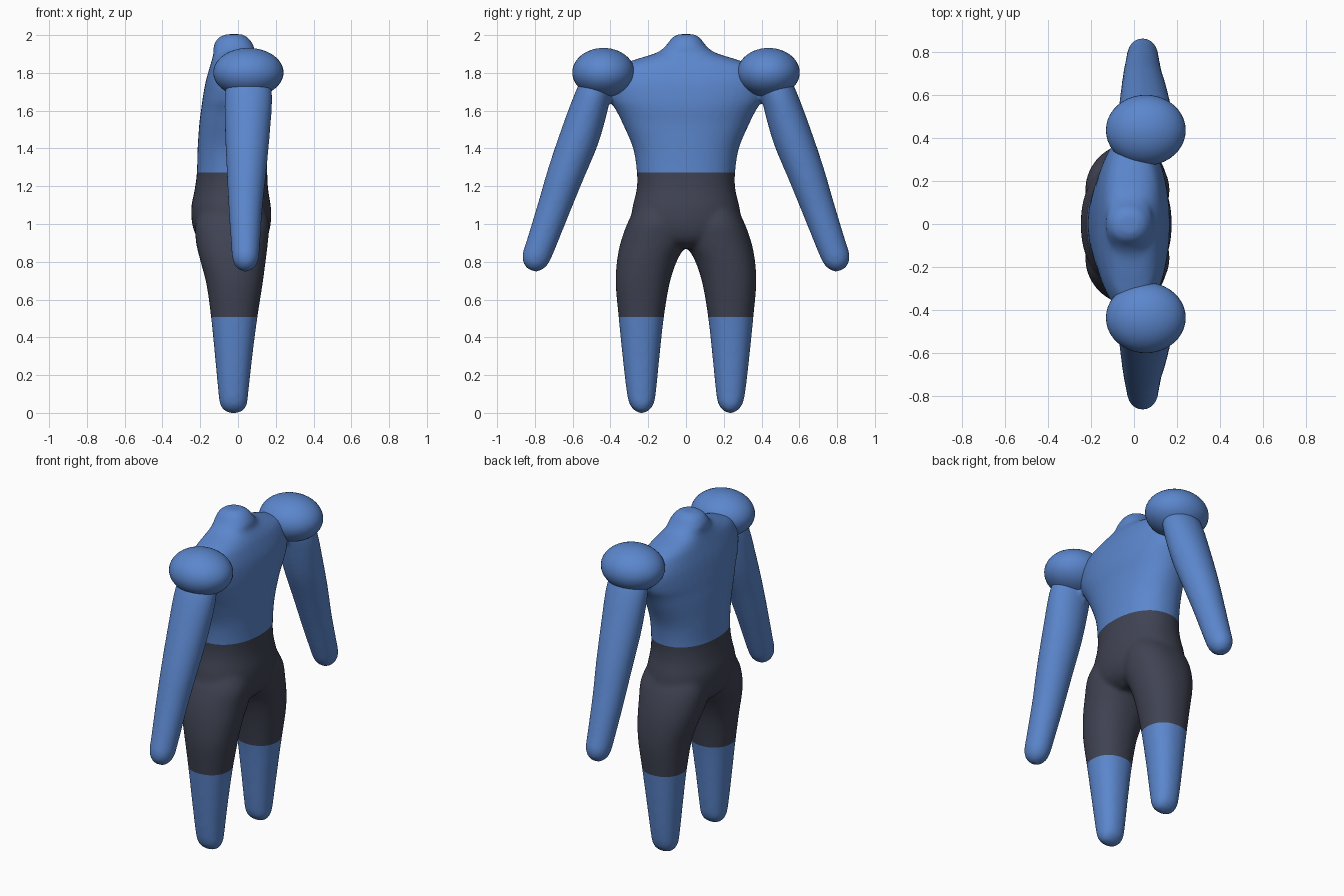
import bpy, bmesh, math
from mathutils import Vector

if "Cube" in bpy.data.objects:
    bpy.data.objects.remove(bpy.data.objects["Cube"])


def material(name, rgb):
    m = bpy.data.materials.new(name)
    m.diffuse_color = (*rgb, 1)
    m.use_nodes = True
    m.node_tree.nodes["Principled BSDF"].inputs["Base Color"].default_value = m.diffuse_color
    return m


BLUE = material("suit blue", (0.105, 0.24, 0.61))
DARK = material("shorts charcoal", (0.05, 0.055, 0.085))


def spline(rows, steps=5):
    """Smoothly resample rows of section values."""
    out = []
    for i in range(len(rows) - 1):
        p = [rows[max(0, min(len(rows) - 1, i + k))] for k in (-1, 0, 1, 2)]
        for s in range(steps):
            t = s / steps
            out.append([b + 0.5 * t * (c - a + t * (2 * a - 5 * b + 4 * c - d + t * (3 * (b - c) + d - a)))
                        for a, b, c, d in zip(*p)])
    out.append(list(rows[-1]))
    return out


def loft(bm, rows, v_dir=(0, 1, 0), power=2.2, n=40):
    """Closed tube through rows of (x, y, z, half depth, half width)."""
    v_dir = Vector(v_dir)
    rings = []
    for x, y, z, hu, hv in spline(rows):
        ring = []
        for k in range(n):
            a = 2 * math.pi * k / n
            c, s = math.cos(a), math.sin(a)
            u = math.copysign(abs(c) ** (2 / power), c) * max(hu, 0.004)
            v = math.copysign(abs(s) ** (2 / power), s) * max(hv, 0.004)
            ring.append(bm.verts.new(Vector((x, y, z)) + Vector((u, 0, 0)) + v_dir * v))
        rings.append(ring)
    for a, b in zip(rings, rings[1:]):
        for k in range(n):
            bm.faces.new((a[k], a[(k + 1) % n], b[(k + 1) % n], b[k]))
    bm.faces.new(rings[0])
    bm.faces.new(rings[-1])


bm = bmesh.new()

# Torso, neck and hips: z, back x, front x, half width
torso = [(2.005, -0.06, 0.02, 0.04), (1.985, -0.105, 0.055, 0.075), (1.94, -0.13, 0.085, 0.11),
         (1.905, -0.13, 0.09, 0.16), (1.87, -0.138, 0.11, 0.27), (1.83, -0.15, 0.13, 0.37),
         (1.75, -0.172, 0.155, 0.42), (1.66, -0.188, 0.165, 0.405), (1.60, -0.196, 0.165, 0.37),
         (1.53, -0.205, 0.158, 0.335), (1.40, -0.214, 0.155, 0.28), (1.27, -0.218, 0.155, 0.26),
         (1.18, -0.23, 0.16, 0.262), (1.08, -0.248, 0.175, 0.285), (0.98, -0.238, 0.17, 0.29),
         (0.91, -0.20, 0.14, 0.22), (0.87, -0.12, 0.08, 0.10)]
loft(bm, [((a + b) / 2, 0, z, (b - a) / 2, w) for z, a, b, w in torso])

# Legs: z, back x, front x, inner y, outer y
leg = [(1.08, -0.20, 0.14, 0.02, 0.27), (1.0, -0.225, 0.165, 0.0, 0.312), (0.9, -0.222, 0.158, 0.0, 0.347),
       (0.8, -0.198, 0.146, 0.05, 0.366), (0.68, -0.167, 0.13, 0.088, 0.372), (0.5, -0.142, 0.102, 0.118, 0.356),
       (0.3, -0.122, 0.076, 0.14, 0.336), (0.12, -0.105, 0.056, 0.158, 0.315), (0.05, -0.096, 0.048, 0.17, 0.30),
       (0.015, -0.075, 0.03, 0.195, 0.275), (0.0, -0.045, 0.0, 0.22, 0.25)]

# Arms: x, y, z, half depth, half width
arm = [(0.055, 0.46, 1.77, 0.11, 0.08), (0.055, 0.495, 1.67, 0.126, 0.095), (0.05, 0.56, 1.47, 0.118, 0.105),
       (0.045, 0.635, 1.27, 0.104, 0.098), (0.04, 0.698, 1.09, 0.09, 0.088), (0.04, 0.765, 0.90, 0.077, 0.079),
       (0.04, 0.795, 0.82, 0.07, 0.074), (0.04, 0.81, 0.78, 0.054, 0.056), (0.04, 0.818, 0.755, 0.025, 0.025)]
for side in (-1, 1):
    loft(bm, [((a + b) / 2, side * (i + o) / 2, z, (b - a) / 2, (o - i) / 2) for z, a, b, i, o in leg])
    loft(bm, [(x, side * y, z, d, w) for x, y, z, d, w in arm], (0, 0.94, side * 0.34), 2.0)

bmesh.ops.recalc_face_normals(bm, faces=bm.faces)
mesh = bpy.data.meshes.new("body")
bm.to_mesh(mesh)
bm.free()
body = bpy.data.objects.new("body", mesh)
bpy.context.collection.objects.link(body)

# Fuse limbs and torso into one soft skin
fuse = body.modifiers.new("fuse", "REMESH")
fuse.mode = "VOXEL"
fuse.voxel_size = 0.011
soft = body.modifiers.new("soften", "SMOOTH")
soft.factor = 0.5
soft.iterations = 10
skin = bpy.data.meshes.new_from_object(body.evaluated_get(bpy.context.evaluated_depsgraph_get()))
body.modifiers.clear()
body.data = skin
skin.materials.clear()
skin.materials.append(BLUE)
skin.materials.append(DARK)

# Cut waist and knee lines, then colour the shorts between them
WAIST, HEM = 1.272, 0.507
bm = bmesh.new()
bm.from_mesh(skin)
for z in (WAIST, HEM):
    bmesh.ops.bisect_plane(bm, geom=bm.verts[:] + bm.edges[:] + bm.faces[:], dist=1e-5,
                           plane_co=(0, 0, z), plane_no=(0, 0, 1))
for f in bm.faces:
    c = f.calc_center_median()
    on_arm = abs(c.y) > 0.42 + (1.5 - c.z) * 0.22
    f.material_index = int(HEM < c.z < WAIST and not on_arm)
    f.smooth = True
bm.to_mesh(skin)
bm.free()

# Shoulder caps
for side, name in ((-1, "shoulder_cap_right"), (1, "shoulder_cap_left")):
    bpy.ops.mesh.primitive_uv_sphere_add(segments=40, ring_count=24, location=(0.055, side * 0.437, 1.802))
    cap = bpy.context.object
    cap.name = name
    cap.scale = (0.186, 0.165, 0.13)
    bpy.ops.object.transform_apply(location=False, rotation=False, scale=True)
    cap.data.materials.append(BLUE)
    bpy.ops.object.shade_smooth()
